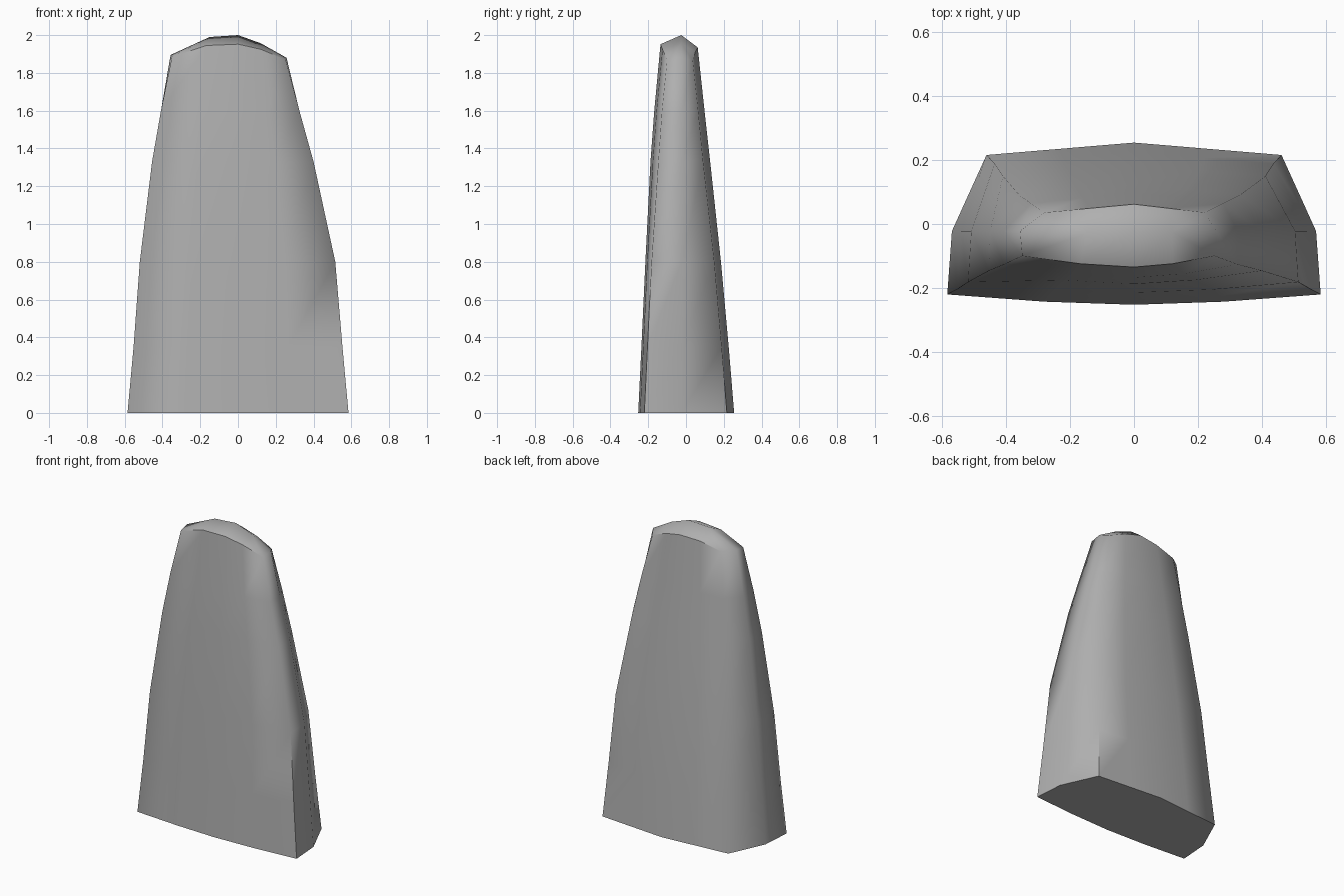
import bpy, bmesh

if "Cube" in bpy.data.objects:
    bpy.data.objects.remove(bpy.data.objects["Cube"])

# Tapering levels: height, left and right reach, front and back y, corner depth, side-middle and back-corner widths
levels = [
    (0.00, 0.585, 0.585, -0.253, 0.255, 0.86, 0.975, 0.79, 0.79),
    (0.35, 0.553, 0.553, -0.236, 0.226, 0.85, 0.98, 0.79, 0.79),
    (0.80, 0.520, 0.515, -0.215, 0.185, 0.83, 0.98, 0.79, 0.80),
    (1.33, 0.455, 0.400, -0.188, 0.128, 0.75, 0.99, 0.79, 0.83),
    (1.60, 0.408, 0.325, -0.168, 0.098, 0.72, 1.00, 0.79, 0.86),
    (None, 0.350, 0.252, -0.135, 0.062, 0.69, 1.02, 0.80, 0.88),
]
# Slanted rim heights, counter-clockwise from the front left corner
rim_z = [1.885, 1.945, 1.952, 1.925, 1.87, 1.88, 1.865, 1.91, 1.935, 1.925, 1.89, 1.895]
MID = -0.022


def ring(bm, level):
    z, xl, xr, yf, yb, c, m, bl, br = level
    q = (1 + c) / 2
    p = 0.4 + 0.6 * q
    shape = [(-1, -c), (-0.48, -p), (0, -1), (0.48, -p), (1, -c), (m, 0),
             (br, c), (br / 2, q), (0, 1), (-bl / 2, q), (-bl, c), (-m, 0)]
    verts = []
    for i, (u, v) in enumerate(shape):
        x = u * (xr if u > 0 else xl)
        y = MID + v * ((yb - MID) if v > 0 else (MID - yf))
        verts.append(bm.verts.new((x, y, rim_z[i] if z is None else z)))
    return verts


bm = bmesh.new()
rings = [ring(bm, lv) for lv in levels]
bm.faces.new(rings[0][::-1])
for a, b in zip(rings, rings[1:]):
    for i in range(12):
        j = (i + 1) % 12
        bm.faces.new((a[i], a[j], b[j], b[i]))

# Faceted crown with a short ridge
t = rings[-1]
rl, rm, rr = [bm.verts.new(p) for p in
              ((-0.15, -0.03, 1.99), (0, -0.025, 2.0), (0.12, -0.025, 1.957))]
for f in ((t[11], t[0], rl), (t[0], t[1], rl), (t[1], t[2], rm, rl),
          (t[2], t[3], rr, rm), (t[3], t[4], rr), (t[4], t[5], rr),
          (t[5], t[6], rr), (t[6], t[7], rr), (t[7], t[8], rm, rr),
          (t[8], t[9], rl, rm), (t[9], t[10], rl), (t[10], t[11], rl)):
    bm.faces.new(f)
bmesh.ops.recalc_face_normals(bm, faces=bm.faces)

# Smooth shading, sharp around the base, the crown rim and the lower right corners
for f in bm.faces:
    f.smooth = True
sharp = [(rings[0][i], rings[0][(i + 1) % 12]) for i in range(12)]
sharp += [(t[i], t[i + 1]) for i in (0, 1, 2, 3, 6, 7, 8, 9)]
sharp += [(rings[k][4], rings[k + 1][4]) for k in range(2)]
sharp += [(rings[0][6], rings[1][6])]
for a, b in sharp:
    bm.edges.get((a, b)).smooth = False

mesh = bpy.data.meshes.new("standing_stone")
bm.to_mesh(mesh)
bm.free()
stone = bpy.data.objects.new("standing_stone", mesh)
bpy.context.collection.objects.link(stone)

# Dark grey stone
mat = bpy.data.materials.new("stone_grey")
mat.diffuse_color = (0.43, 0.43, 0.43, 1)
mat.use_nodes = True
mat.node_tree.nodes["Principled BSDF"].inputs["Base Color"].default_value = mat.diffuse_color
mesh.materials.append(mat)
